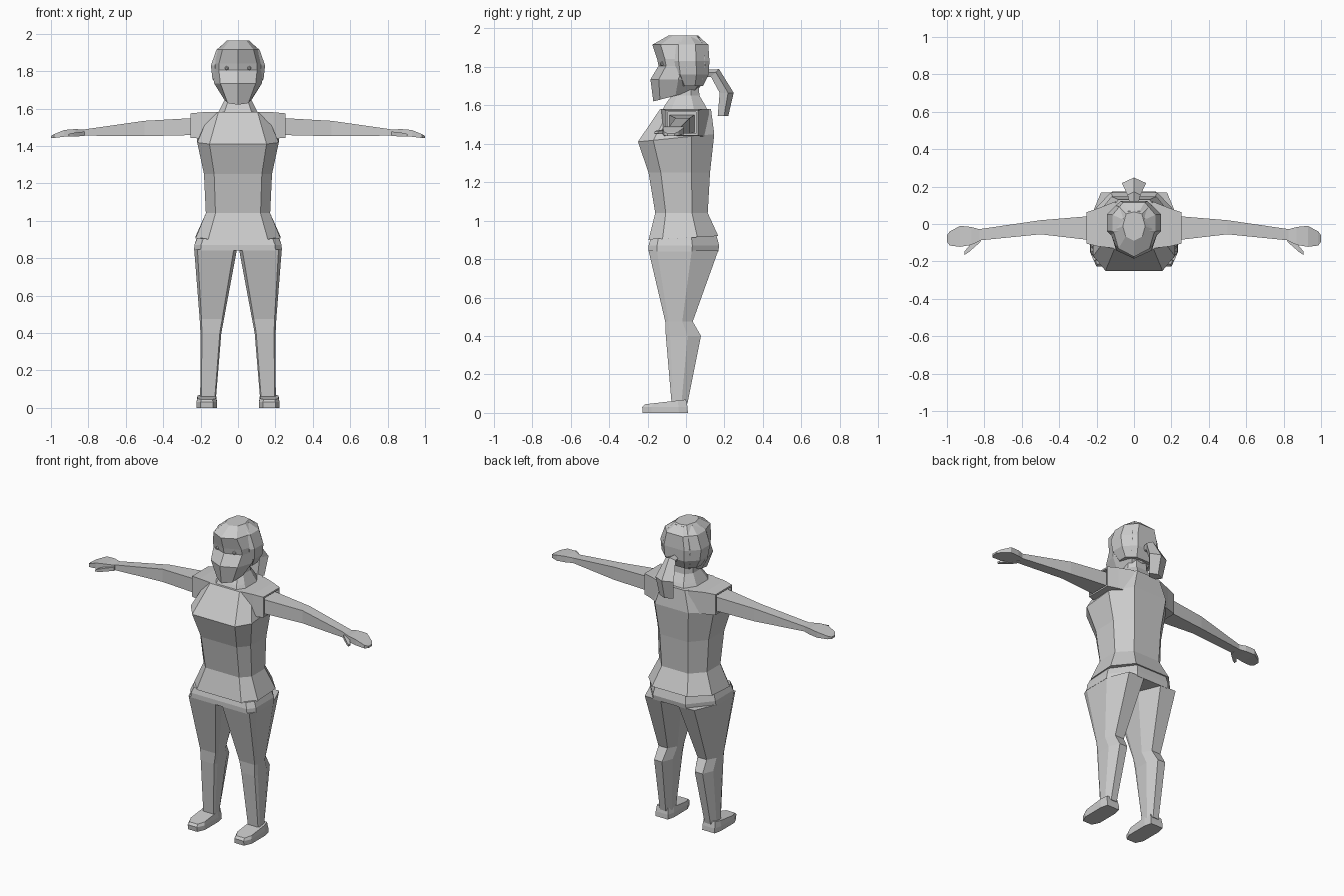
import bpy
import bmesh

default_cube = bpy.data.objects.get("Cube")
if default_cube:
    bpy.data.objects.remove(default_cube, do_unlink=True)

GREY = (.6, .6, .6, 1)
grey = bpy.data.materials.new("plain grey")
grey.use_nodes = True
grey.diffuse_color = GREY
grey.node_tree.nodes["Principled BSDF"].inputs["Base Color"].default_value = GREY


def symmetric(half):
    """Complete a half outline (front to back) with its mirrored side."""
    return half + [(-u, v) for u, v in reversed(half) if u > 0]


# Outlines: u runs across the width, v runs from front to back
BOX = symmetric([(1, 0), (1, 1)])
TRUNK = symmetric([(.7, 0), (1, .2), (1, .7), (.55, 1)])
LIMB = symmetric([(.85, 0), (1, .12), (1, .62), (.5, 1)])
SKULL = symmetric([(0, 0), (.74, .15), (1, .5), (.7, .93), (0, 1)])
SOLE = symmetric([(.6, 0), (1, .2), (1, .8), (.8, 1)])
TAIL = symmetric([(.5, 0), (1, .6), (0, 1)])


def section(outline, height, width, front, back, centre=0, tilt=0):
    """One cross-section; tilt raises the back relative to the front."""
    return [(centre + u * width, front + (back - front) * v, height + tilt * (v - .5))
            for u, v in outline]


def finish(name, bm, mirrored):
    bmesh.ops.recalc_face_normals(bm, faces=bm.faces)
    mesh = bpy.data.meshes.new(name)
    bm.to_mesh(mesh)
    bm.free()
    mesh.materials.append(grey)
    obj = bpy.data.objects.new(name, mesh)
    bpy.context.collection.objects.link(obj)
    if mirrored:
        obj.modifiers.new("Mirror", "MIRROR")
    return obj


def loft(name, outline, sections, sideways=False, mirrored=False):
    """Skin a stack of cross-sections, upward or out along the arm."""
    bm = bmesh.new()
    rings = []
    for values in sections:
        points = section(outline, *values)
        if sideways:
            points = [(z, y, x) for x, y, z in points]
        rings.append([bm.verts.new(point) for point in points])
    count = len(outline)
    for lower, upper in zip(rings, rings[1:]):
        for i in range(count):
            j = (i + 1) % count
            bm.faces.new((lower[i], lower[j], upper[j], upper[i]))
    bm.faces.new(rings[0])
    bm.faces.new(rings[-1])
    return finish(name, bm, mirrored)


# Shirt body: hem, waist, ribs, bust, shoulders
loft("shirt", TRUNK, [
    (.91, .228, -.195, .168, 0, .02),
    (1.04, .172, -.16, .113),
    (1.25, .182, -.195, .125),
    (1.43, .218, -.25, .147, 0, .04),
    (1.58, .15, -.135, .13),
])

# Sleeves with a recessed cuff opening
loft("sleeve", BOX, [
    (.1, .075, -.13, .12, 1.505),
    (.19, .07, -.12, .085, 1.51),
    (.255, .066, -.105, .062, 1.508),
    (.255, .056, -.095, .052, 1.508),
    (.225, .056, -.095, .052, 1.508),
], sideways=True, mirrored=True)

# Arms, hands and thumbs
loft("arm", BOX, [
    (.2, .046, -.09, .045, 1.505),
    (.5, .041, -.055, .02, 1.493),
    (.83, .016, -.088, -.028, 1.471),
], sideways=True, mirrored=True)
loft("hand", BOX, [
    (.82, .016, -.088, -.03, 1.471),
    (.87, .019, -.112, -.016, 1.471),
    (.93, .018, -.122, -.01, 1.467),
    (.985, .01, -.115, -.04, 1.452),
    (1, .006, -.095, -.06, 1.447),
], sideways=True, mirrored=True)
loft("thumb", BOX, [
    (.82, .012, -.095, -.06, 1.465),
    (.88, .01, -.148, -.115, 1.46),
    (.905, .006, -.165, -.145, 1.458),
], sideways=True, mirrored=True)

# Trousers: hips and tapering legs
loft("hips", LIMB, [
    (.84, .235, -.195, .168),
    (.87, .233, -.195, .173),
    (.915, .218, -.185, .158, 0, .02),
])
loft("leg", LIMB, [
    (.05, .042, -.075, .008, .16),
    (.4, .056, -.105, .078, .145),
    (.475, .065, -.108, .035, .14),
    (.845, .114, -.195, .168, .12),
], mirrored=True)

# Shoes
loft("shoe", SOLE, [
    (0, .055, -.225, .01, .167),
    (.03, .055, -.228, .008, .167),
    (.057, .05, -.215, 0, .167, .025),
], mirrored=True)

# Neck and head
loft("neck", TRUNK, [
    (1.56, .115, -.13, .12),
    (1.6, .095, -.11, .1),
    (1.65, .07, -.075, .07),
    (1.72, .065, -.06, .065),
])
loft("head", SKULL, [
    (1.65, .075, -.17, .06, 0, .06),
    (1.735, .128, -.185, .105),
    (1.805, .138, -.143, .118),
    (1.84, .138, -.15, .118),
    (1.915, .112, -.175, .112),
    (1.963, .06, -.09, .065),
])

# Hair at the sides and back of the head, and the ponytail
loft("hair", LIMB, [
    (1.7, .105, -.02, .088),
    (1.76, .137, -.05, .118),
    (1.83, .145, -.06, .122),
    (1.915, .115, -.06, .116),
    (1.955, .06, -.05, .07),
])
loft("ponytail", TAIL, [
    (1.765, .022, .1, .112, 0, .04),
    (1.768, .035, .13, .172, 0, .04),
    (1.665, .065, .175, .248),
    (1.545, .05, .165, .22),
])

# Eyes
eye = bmesh.new()
bmesh.ops.create_icosphere(eye, subdivisions=1, radius=.012)
bmesh.ops.translate(eye, vec=(.06, -.124, 1.815), verts=eye.verts)
finish("eye", eye, True)
